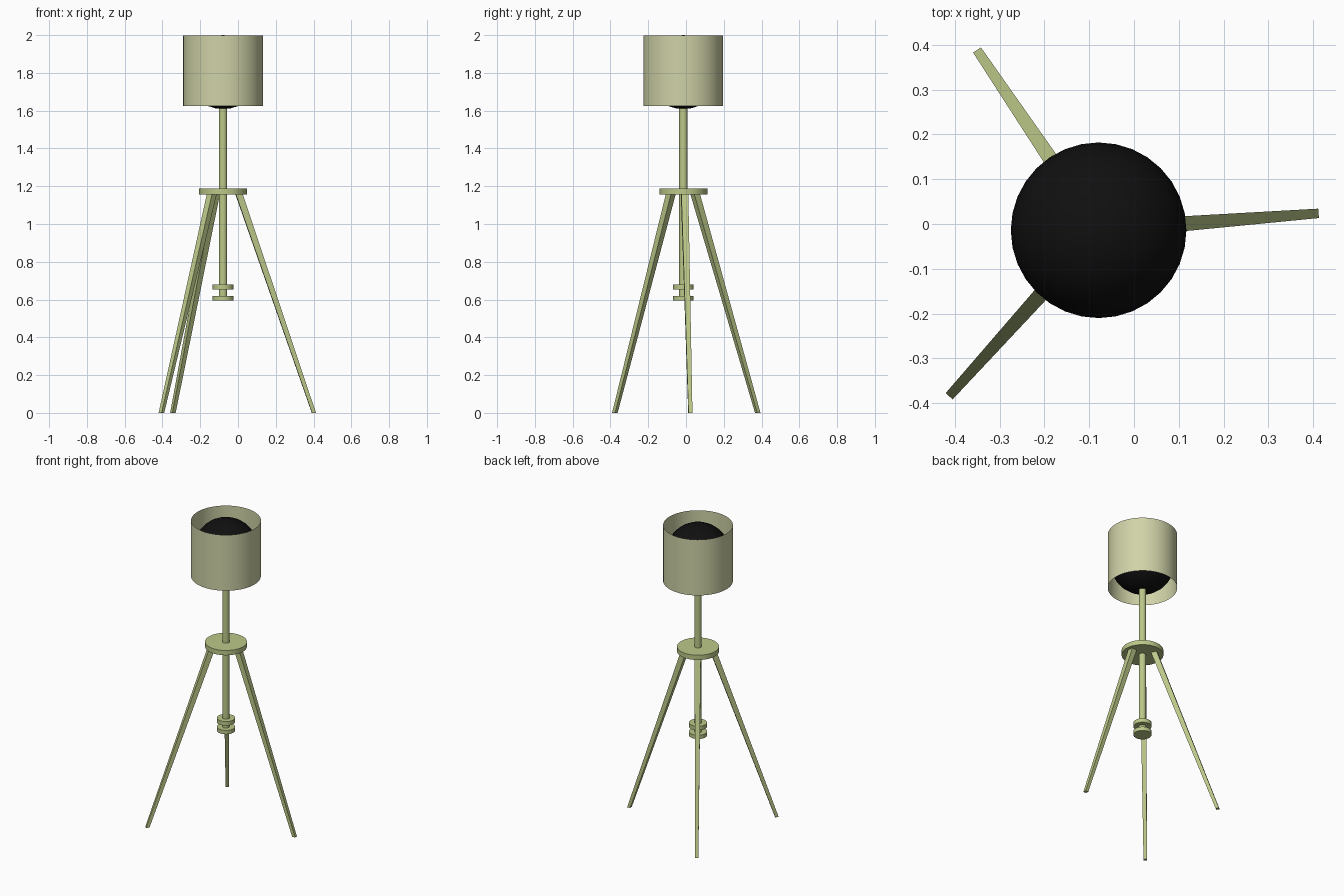
import bpy, bmesh
from math import cos, sin, radians
from mathutils import Vector

if "Cube" in bpy.data.objects:
    bpy.data.objects.remove(bpy.data.objects["Cube"])

CX, CY = -0.079, -0.014  # lamp axis


def material(name, color):
    m = bpy.data.materials.new(name)
    m.diffuse_color = (*color, 1)
    m.use_nodes = True
    m.node_tree.nodes["Principled BSDF"].inputs["Base Color"].default_value = m.diffuse_color
    return m


WOOD = material("green_paint", (0.50, 0.58, 0.25))
FABRIC = material("shade_fabric", (0.63, 0.65, 0.39))
BLACK = material("black_glass", (0.005, 0.005, 0.005))


def finish(obj, name, mat, smooth=True):
    obj.name = name
    obj.data.materials.append(mat)
    if smooth:
        bpy.ops.object.shade_smooth_by_angle()


def cylinder(name, radius, z0, z1, mat, sides=48, cap="NGON"):
    bpy.ops.mesh.primitive_cylinder_add(
        vertices=sides, radius=radius, depth=z1 - z0, end_fill_type=cap,
        location=(CX, CY, (z0 + z1) / 2))
    finish(bpy.context.object, name, mat)


def leg(name, angle, r_top, r_foot):
    # Square bar leaning outward, tapering to a flat foot
    a = radians(angle)
    out, side = Vector((cos(a), sin(a), 0)), Vector((-sin(a), cos(a), 0))
    bm = bmesh.new()
    rings = []
    for r, z, w in ((r_foot, 0, 0.0105), (r_top, 1.16, 0.0185)):
        c = Vector((CX, CY, z)) + out * r
        rings.append([bm.verts.new(c + out * w * i + side * w * j)
                      for i, j in ((1, 1), (-1, 1), (-1, -1), (1, -1))])
    low, high = rings
    bm.faces.new(low[::-1])
    bm.faces.new(high)
    for i in range(4):
        k = (i + 1) % 4
        bm.faces.new((low[i], low[k], high[k], high[i]))
    bmesh.ops.recalc_face_normals(bm, faces=bm.faces)
    mesh = bpy.data.meshes.new(name)
    bm.to_mesh(mesh)
    bm.free()
    obj = bpy.data.objects.new(name, mesh)
    bpy.context.collection.objects.link(obj)
    finish(obj, name, WOOD, smooth=False)


# Open drum shade and the globe inside it
cylinder("lamp_shade", 0.211, 1.625, 1.997, FABRIC, 64, "NOTHING")
bpy.ops.mesh.primitive_uv_sphere_add(
    segments=32, ring_count=16, radius=0.196, location=(CX, CY, 1.804))
finish(bpy.context.object, "globe_bulb", BLACK)

# Centre pole, tripod plate and the two collars
cylinder("pole", 0.022, 0.60, 1.64, WOOD, 32)
cylinder("tripod_plate", 0.127, 1.155, 1.187, WOOD)
cylinder("upper_collar", 0.055, 0.652, 0.679, WOOD)
cylinder("lower_collar", 0.055, 0.594, 0.62, WOOD)

# Three legs
leg("right_leg", 4.4, 0.084, 0.482)
leg("back_leg", 124, 0.075, 0.475)
leg("front_leg", 228, 0.089, 0.488)
